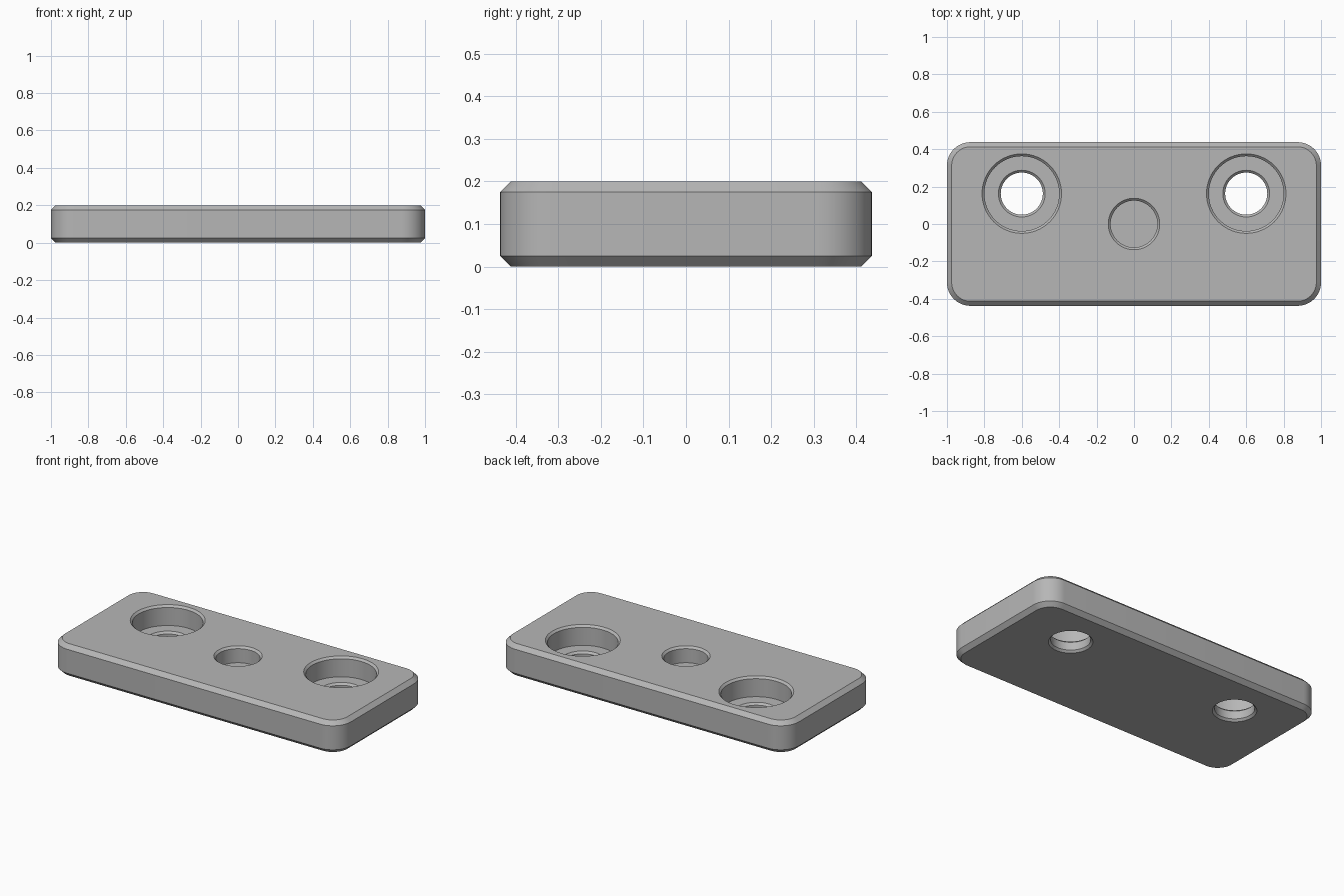
import bpy
import bmesh
from math import cos, sin, pi, radians

default_cube = bpy.data.objects.get("Cube")
if default_cube:
    bpy.data.objects.remove(default_cube, do_unlink=True)

LENGTH, WIDTH, HEIGHT = 2.0, 0.875, 0.2
CORNER, EDGE, RIM = 0.125, 0.025, 0.0125

grey = bpy.data.materials.new("satin grey")
grey.use_nodes = True
colour = (0.47, 0.47, 0.47, 1)
grey.diffuse_color = colour
grey.node_tree.nodes["Principled BSDF"].inputs["Base Color"].default_value = colour


def rounded_outline(inset, steps=12):
    """Rounded rectangle, pulled inwards by inset."""
    radius = CORNER - inset
    points = []
    for quarter, (sx, sy) in enumerate([(1, 1), (-1, 1), (-1, -1), (1, -1)]):
        for i in range(steps + 1):
            a = (quarter + i / steps) * pi / 2
            points.append((sx * (LENGTH / 2 - CORNER) + radius * cos(a),
                           sy * (WIDTH / 2 - CORNER) + radius * sin(a)))
    return points


def circle(radius, x, y, steps=64):
    return [(x + radius * cos(2 * pi * i / steps), y + radius * sin(2 * pi * i / steps))
            for i in range(steps)]


def stack(name, layers):
    """Solid skinned through (outline, z) layers from bottom to top."""
    bm = bmesh.new()
    rings = [[bm.verts.new((x, y, z)) for x, y in outline] for outline, z in layers]
    for low, high in zip(rings, rings[1:]):
        for i in range(len(low)):
            j = (i + 1) % len(low)
            bm.faces.new((low[i], low[j], high[j], high[i]))
    bm.faces.new(rings[0][::-1])
    bm.faces.new(rings[-1])
    mesh = bpy.data.meshes.new(name)
    bm.to_mesh(mesh)
    bm.free()
    mesh.materials.append(grey)
    obj = bpy.data.objects.new(name, mesh)
    bpy.context.collection.objects.link(obj)
    return obj


def hole_cutter(name, x, y, profile):
    return stack(name, [(circle(r, x, y), z) for r, z in profile])


# Chamfered plate with rounded corners
plate = stack("mounting_plate", [
    (rounded_outline(EDGE), 0), (rounded_outline(0), EDGE),
    (rounded_outline(0), HEIGHT - EDGE), (rounded_outline(EDGE), HEIGHT)])

# Flared top of a hole, overshooting the plate surface
def mouth(r):
    return [(r, HEIGHT - RIM), (r + 2 * RIM, HEIGHT + RIM)]


# Counterbored screw holes and the central blind pocket
BOLT, BORE, POCKET = 0.1125, 0.2, 0.125
SEAT, POCKET_FLOOR = 0.075, 0.1
screw_profile = [(BOLT + 2 * RIM, -RIM), (BOLT, RIM), (BOLT, SEAT - RIM),
                 (BOLT + RIM, SEAT), (BORE, SEAT)] + mouth(BORE)
cutters = [hole_cutter("screw_hole_cutter", side * 0.6, 0.1625, screw_profile)
           for side in (-1, 1)]
cutters.append(hole_cutter("pocket_cutter", 0, 0, [(POCKET, POCKET_FLOOR)] + mouth(POCKET)))

bpy.ops.object.select_all(action="DESELECT")
plate.select_set(True)
bpy.context.view_layer.objects.active = plate
for cutter in cutters:
    cutter.hide_render = True
    cut = plate.modifiers.new("hole", "BOOLEAN")
    cut.operation = "DIFFERENCE"
    cut.solver = "EXACT"
    cut.object = cutter
    bpy.ops.object.modifier_apply(modifier=cut.name)
    bpy.data.objects.remove(cutter, do_unlink=True)

bpy.ops.object.shade_smooth_by_angle(angle=radians(30))
